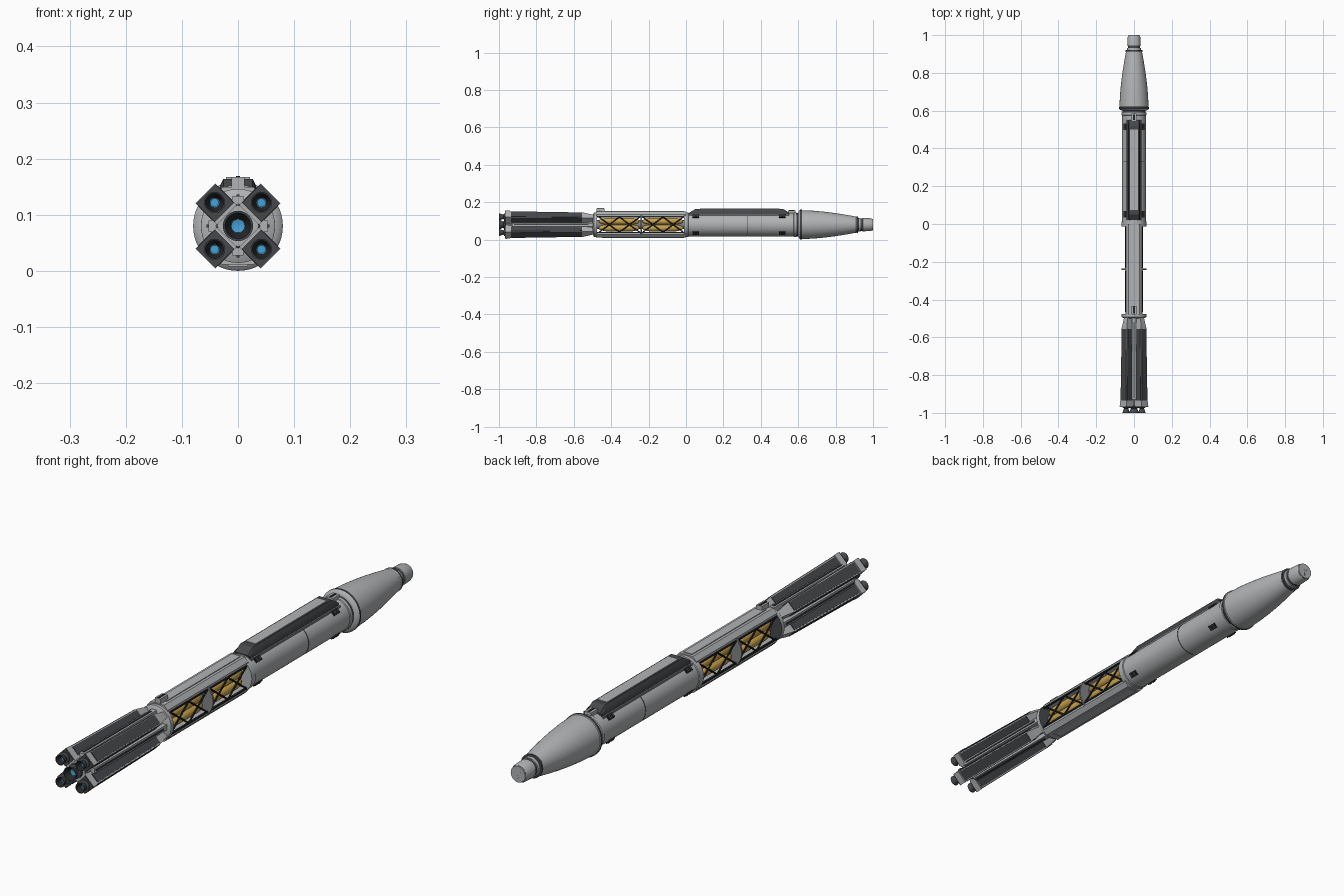
import bpy, bmesh
from math import sin, cos, pi, radians
from mathutils import Vector

cube = bpy.data.objects.get("Cube")
if cube:
    bpy.data.objects.remove(cube, do_unlink=True)

C = 0.08  # height of the long axis
parts = []


def material(name, rgb):
    m = bpy.data.materials.new(name)
    m.use_nodes = True
    m.diffuse_color = (*rgb, 1)
    m.node_tree.nodes["Principled BSDF"].inputs["Base Color"].default_value = (*rgb, 1)
    return m


LIGHT = material("light grey", (0.44, 0.45, 0.46))
MID = material("mid grey", (0.22, 0.23, 0.24))
DARK = material("dark grey", (0.06, 0.064, 0.07))
BLACK = material("black", (0.018, 0.019, 0.021))
GOLD = material("gold", (0.58, 0.36, 0.07))
BLUE = material("engine blue", (0.06, 0.36, 0.68))


def finish(name, bm, mats):
    bmesh.ops.recalc_face_normals(bm, faces=bm.faces)
    mesh = bpy.data.meshes.new(name)
    bm.to_mesh(mesh)
    bm.free()
    for m in mats:
        mesh.materials.append(m)
    ob = bpy.data.objects.new(name, mesh)
    bpy.context.collection.objects.link(ob)
    parts.append(ob)
    return ob


def skin(name, rings, mats, bands=None):
    """Bridge rings of points; bands gives a material slot for each bridge."""
    bm = bmesh.new()
    loops = [[bm.verts.new(p) for p in ring] for ring in rings]
    n = len(loops[0])
    for k, (a, b) in enumerate(zip(loops, loops[1:])):
        for i in range(n):
            f = bm.faces.new((a[i], a[(i + 1) % n], b[(i + 1) % n], b[i]))
            f.material_index = bands[k] if bands else 0
    bm.faces.new(loops[0]).material_index = bands[0] if bands else 0
    bm.faces.new(loops[-1]).material_index = bands[-1] if bands else 0
    return finish(name, bm, mats)


def lathe(name, profile, mats, bands=None, x=0, z=C, n=40):
    """Turn (y, radius) points round an axis along y."""
    rings = [[(x + r * cos(2 * pi * i / n), y, z + r * sin(2 * pi * i / n))
              for i in range(n)] for y, r in profile]
    return skin(name, rings, mats, bands)


def loft(name, sections, mat, angle=0):
    """Join (y, [(sideways, outward)]) sections, turned by angle from the top."""
    a = radians(angle)
    rings = [[(u * cos(a) + w * sin(a), y, C + w * cos(a) - u * sin(a))
              for u, w in pts] for y, pts in sections]
    return skin(name, rings, [mat])


def rect(u0, u1, w0, w1):
    return [(u0, w0), (u1, w0), (u1, w1), (u0, w1)]


def block(name, y0, y1, r, mat, angle=0):
    return loft(name, [(y0, rect(*r)), (y1, rect(*r))], mat, angle)


def hoop(name, y0, y1, inner, outer, mat):
    return lathe(name, [(y0, inner), (y0, outer), (y1, outer), (y1, inner)], [mat])


def beam(name, a, b, r, mat):
    a, b = Vector(a), Vector(b)
    bm = bmesh.new()
    bmesh.ops.create_cone(bm, cap_ends=True, segments=6, radius1=r, radius2=r, depth=(b - a).length)
    bm.transform((b - a).to_track_quat("Z", "Y").to_matrix().to_4x4())
    bmesh.ops.translate(bm, vec=(a + b) / 2, verts=bm.verts)
    return finish(name, bm, [mat])


def engine(name, x, z, s):
    lathe(name, [(-0.955, s), (-0.972, s), (-0.976, 0.6 * s), (-1, s), (-0.999, 0.86 * s),
                 (-0.98, 0.45 * s), (-0.979, 0.38 * s)],
          [DARK, BLACK, BLUE], [0, 0, 0, 0, 1, 2], x, z, 24)


# Nose fairing with dark base band and neck groove
lathe("nose_fairing", [(0.60, 0.064), (0.606, 0.076), (0.611, 0.08), (0.619, 0.08), (0.621, 0.077),
                       (0.68, 0.0745), (0.74, 0.069), (0.80, 0.0615), (0.86, 0.052), (0.91, 0.043),
                       (0.912, 0.044), (0.92, 0.044), (0.921, 0.037), (0.932, 0.036),
                       (0.933, 0.033), (0.944, 0.033), (0.945, 0.036), (0.988, 0.034), (0.995, 0.031)],
      [LIGHT, DARK], [0, 0, 1, 0, 0, 0, 0, 0, 0, 0, 1, 1, 0, 0, 1, 0, 0, 0], n=48)
hoop("docking_rim", 0.99, 1.0, 0.022, 0.03, LIGHT)
for i in range(3):
    block("docking_petal", 0.99, 1.0, (-0.005, 0.005, 0.003, 0.02), DARK, 60 + 120 * i)

# Main hull
lathe("main_hull", [(-0.008, 0.058), (-0.008, 0.066), (0.012, 0.066), (0.014, 0.063), (0.329, 0.063),
                    (0.329, 0.0615), (0.332, 0.0615), (0.332, 0.063), (0.575, 0.063),
                    (0.577, 0.066), (0.59, 0.066), (0.591, 0.062), (0.603, 0.062)],
      [LIGHT, DARK], [0, 0, 0, 0, 1, 1, 1, 0, 0, 0, 0, 1], n=48)

# Dorsal bay: dark tapered housing with a light lid
low = [(-0.034, 0.045), (0.034, 0.045), (0.033, 0.062), (0.026, 0.065), (-0.026, 0.065), (-0.033, 0.062)]
high = [(-0.034, 0.045), (0.034, 0.045), (0.032, 0.072), (0.026, 0.084), (-0.026, 0.084), (-0.032, 0.072)]
loft("dorsal_housing", [(0.02, low), (0.05, high), (0.52, high), (0.55, low)], DARK)
block("dorsal_lid", 0.075, 0.50, (-0.021, 0.021, 0.083, 0.087), LIGHT)
for s in (-1, 1):
    block("dorsal_rail", 0.02, 0.55, sorted((s * 0.036, s * 0.041)) + [0.04, 0.055], MID)
block("dorsal_bracket", 0.545, 0.585, (-0.014, 0.014, 0.06, 0.076), LIGHT)
block("dorsal_slot", 0.55, 0.58, (-0.004, 0.004, 0.075, 0.078), BLACK)

# Manoeuvring thruster pods on the diagonals
for angle in (45, 135, 225, 315):
    for y in (0.052, 0.515):
        block("thruster_pod", y - 0.017, y + 0.017, (-0.01, 0.01, 0.055, 0.067), BLACK, angle)
        for v in (-1, 1):
            block("thruster_port", y + v * 0.009 - 0.003, y + v * 0.009 + 0.003,
                  (-0.006, 0.006, 0.066, 0.069), DARK, angle)

# Tank section: spine above and keel below
spine = [(-0.043, 0.042), (0.043, 0.042), (0.043, 0.053), (0.028, 0.069), (-0.028, 0.069), (-0.043, 0.053)]
for angle, name in ((0, "spine"), (180, "keel")):
    loft(name, [(-0.48, spine), (0, spine)], LIGHT, angle)
    block(name + "_cover", -0.45, -0.01, (-0.018, 0.018, 0.068, 0.072), LIGHT, angle)
    for s in (-1, 1):
        block(name + "_edge_rail", -0.48, 0, sorted((s * 0.039, s * 0.046)) + [0.039, 0.045], BLACK, angle)
block("spine_fitting", -0.478, -0.435, (-0.012, 0.012, 0.065, 0.087), LIGHT)
block("spine_fitting_slot", -0.475, -0.438, (-0.004, 0.004, 0.086, 0.089), BLACK)
lathe("inner_core", [(-0.49, 0.024), (0, 0.024)], [MID], n=24)

# Gold tanks and cross bracing in each bay
for s in (-1, 1):
    for y0 in (-0.465, -0.232):
        for z in (C - 0.018, C + 0.018):
            lathe("gold_tank", [(y0, 0.006), (y0 + 0.012, 0.013), (y0 + 0.035, 0.0175), (y0 + 0.18, 0.0175),
                                (y0 + 0.203, 0.013), (y0 + 0.215, 0.006)], [GOLD], None, s * 0.022, z, 20)
        for k in range(2):
            a, b = y0 + 0.109 * k, y0 + 0.109 * (k + 1)
            for v in (-1, 1):
                beam("truss_brace", (s * 0.044, a, C - v * 0.041), (s * 0.044, b, C + v * 0.041), 0.0032, BLACK)

# Frame hoops
hoop("middle_hoop", -0.243, -0.236, 0.055, 0.066, MID)
hoop("front_hoop", -0.012, -0.004, 0.03, 0.066, LIGHT)
lathe("rear_bulkhead", [(-0.50, 0.05), (-0.492, 0.066), (-0.476, 0.066), (-0.476, 0.03)],
      [LIGHT, DARK], [0, 0, 1])

# Propulsion core with four cardinal ribs
lathe("propulsion_core", [(-0.962, 0.037), (-0.95, 0.04), (-0.49, 0.04)], [LIGHT], n=8)
for angle in (0, 90, 180, 270):
    block("core_rib", -0.93, -0.48, (-0.01, 0.01, 0.03, 0.053), LIGHT, angle)
    block("core_rib_pipe", -0.92, -0.52, (-0.003, 0.003, 0.052, 0.056), DARK, angle)
engine("main_engine", 0, C, 0.027)

# Four boosters with dark panels, end caps and engines
for angle in (45, 135, 225, 315):
    def body(h, w):
        return rect(-h, h, 0.028, w)

    loft("booster", [(-0.945, body(0.023, 0.078)), (-0.55, body(0.02, 0.072)), (-0.485, body(0.011, 0.06))],
         LIGHT, angle)
    loft("booster_cap", [(-0.965, body(0.025, 0.082)), (-0.94, body(0.0245, 0.081))], LIGHT, angle)
    block("booster_end_plate", -0.969, -0.964, (-0.0245, 0.0245, 0.034, 0.081), DARK, angle)
    loft("booster_outer_panel", [(-0.935, rect(-0.02, 0.02, 0.075, 0.0805)),
                                 (-0.555, rect(-0.0175, 0.0175, 0.069, 0.0745))], DARK, angle)
    for s in (-1, 1):
        loft("booster_side_panel", [(-0.935, rect(s * 0.02, s * 0.0255, 0.04, 0.0745)),
                                    (-0.555, rect(s * 0.017, s * 0.0225, 0.04, 0.0685))], DARK, angle)
    a = radians(angle)
    engine("booster_engine", 0.059 * sin(a), C + 0.059 * cos(a), 0.019)

# Smooth the round parts, keeping edges sharp
bpy.ops.object.select_all(action="DESELECT")
for ob in parts:
    ob.select_set(True)
bpy.context.view_layer.objects.active = parts[0]
bpy.ops.object.shade_smooth_by_angle(angle=radians(30))
